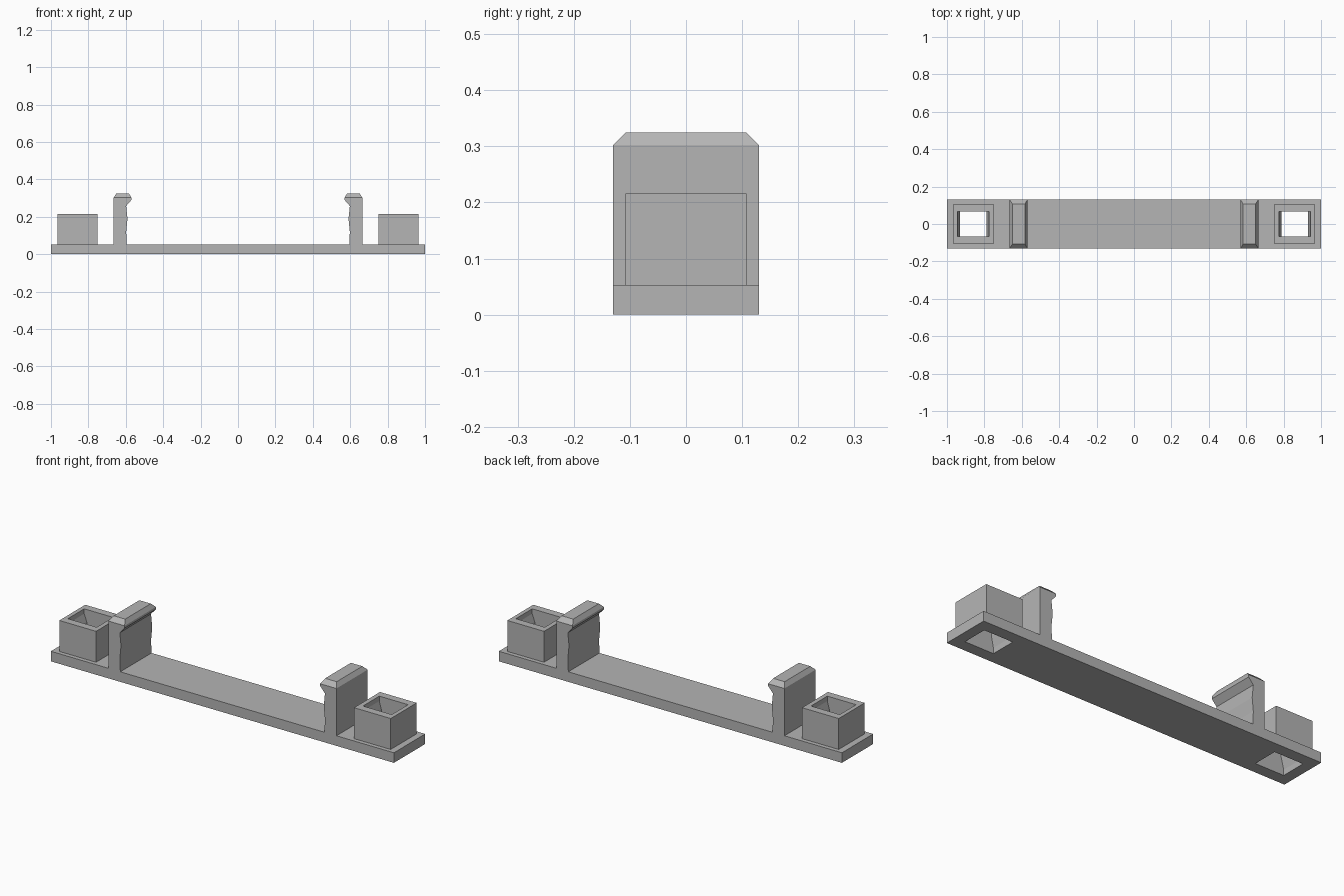
import bpy
import bmesh

cube = bpy.data.objects.get("Cube")
if cube:
    bpy.data.objects.remove(cube, do_unlink=True)

GREY = (0.46, 0.46, 0.46, 1)
plastic = bpy.data.materials.new("grey plastic")
plastic.use_nodes = True
plastic.diffuse_color = GREY
plastic.node_tree.nodes["Principled BSDF"].inputs["Base Color"].default_value = GREY

HALF_Y = 0.13
PLATE_TOP = 0.053


def finish(name, bm):
    bmesh.ops.recalc_face_normals(bm, faces=bm.faces)
    mesh = bpy.data.meshes.new(name)
    bm.to_mesh(mesh)
    bm.free()
    mesh.materials.append(plastic)
    obj = bpy.data.objects.new(name, mesh)
    bpy.context.collection.objects.link(obj)
    return obj


def box(name, x0, x1, half_y, z0, z1):
    return stack(name, [(z0, x0, x1, half_y), (z1, x0, x1, half_y)])


def stack(name, sections):
    """Closed solid through rectangles given as (z, x0, x1, half_y)."""
    bm = bmesh.new()
    rings = [[bm.verts.new(p) for p in ((a, -h, z), (b, -h, z), (b, h, z), (a, h, z))]
             for z, a, b, h in sections]
    for low, high in zip(rings, rings[1:]):
        for i in range(4):
            j = (i + 1) % 4
            bm.faces.new((low[i], low[j], high[j], high[i]))
    bm.faces.new(rings[0])
    bm.faces.new(rings[-1])
    return finish(name, bm)


def clip(name, side):
    """Hooked wall: extruded profile with a chamfered cap."""
    profile = [(0.665, PLATE_TOP), (0.595, PLATE_TOP), (0.598, 0.12), (0.591, 0.19),
               (0.598, 0.258), (0.57, 0.29), (0.57, 0.302), (0.665, 0.302)]
    bm = bmesh.new()
    face = bm.faces.new([bm.verts.new((side * x, -HALF_Y, z)) for x, z in profile])
    moved = bmesh.ops.extrude_face_region(bm, geom=[face], use_keep_orig=True)["geom"]
    for v in moved:
        if isinstance(v, bmesh.types.BMVert):
            v.co.y = HALF_Y
    top = max(bm.faces, key=lambda f: f.calc_center_median().z)
    cap = bmesh.ops.extrude_discrete_faces(bm, faces=[top])["faces"][0]
    for v in cap.verts:
        v.co.z = 0.325
        v.co.y *= 0.107 / HALF_Y
        v.co.x = side * (0.583 if abs(v.co.x) < 0.6 else 0.65)
    return finish(name, bm)


def cut(obj, cutter):
    mod = obj.modifiers.new("hole", "BOOLEAN")
    mod.object = cutter
    mod.operation = "DIFFERENCE"
    mod.solver = "EXACT"
    bpy.context.view_layer.objects.active = obj
    bpy.ops.object.modifier_apply(modifier=mod.name)


# Long flat base
plate = box("base_plate", -1, 1, HALF_Y, 0, PLATE_TOP)

for label, side in (("left", 1), ("right", -1)):
    # Square socket with a slightly waisted through hole
    socket = box(label + "_socket", side * 0.752, side * 0.966, 0.108, PLATE_TOP, 0.216)
    wide = (side * 0.776, side * 0.944, 0.068)
    narrow = (side * 0.788, side * 0.929, 0.068)
    cutter = stack("hole_cutter", [(-0.02, *wide), (0.03, *wide), (0.09, *narrow),
                                   (0.15, *narrow), (0.19, *wide), (0.24, *wide)])
    cutter.hide_render = True
    cut(plate, cutter)
    cut(socket, cutter)
    bpy.data.objects.remove(cutter, do_unlink=True)

    # Snap hook facing the middle
    clip(label + "_clip", side)
